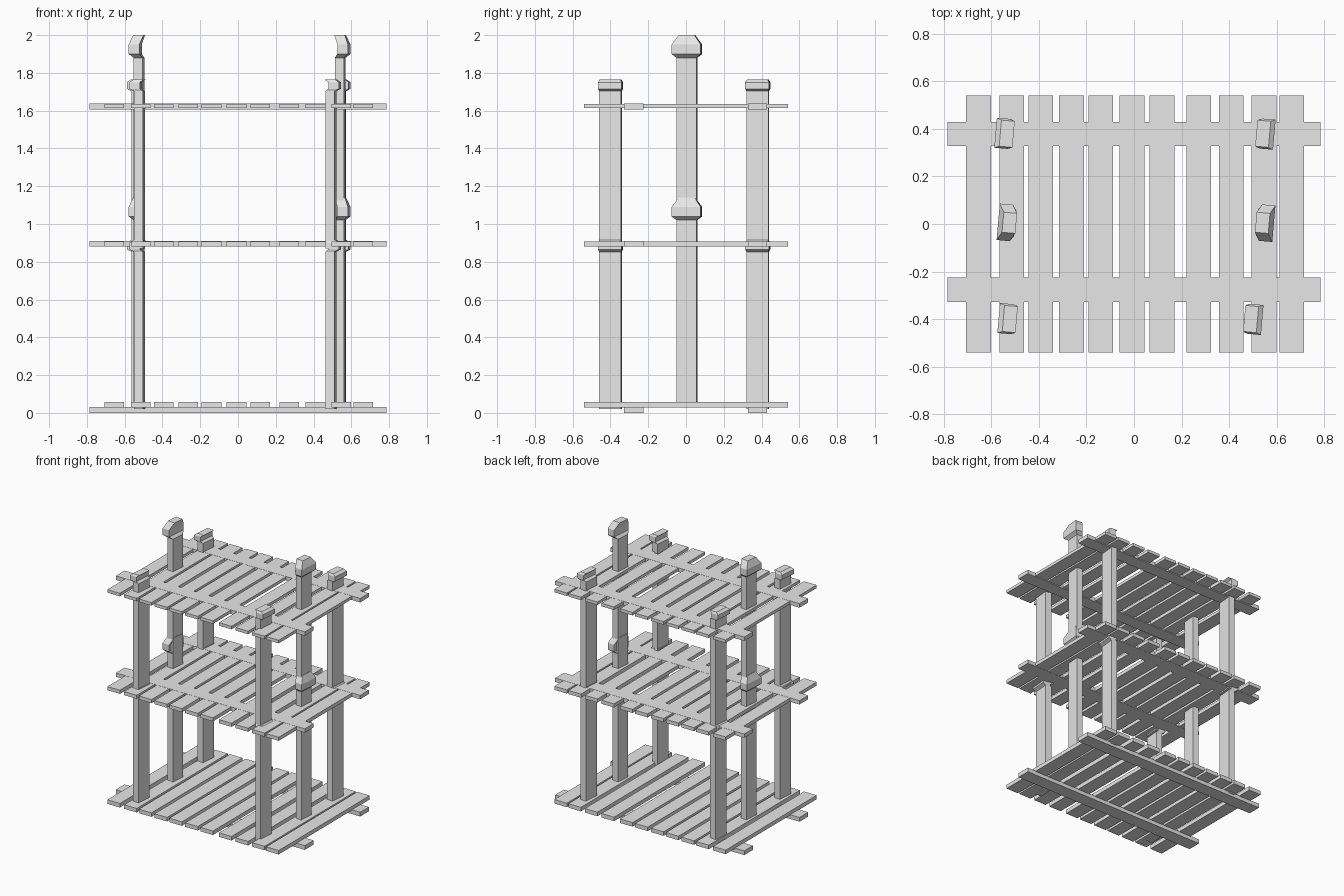
import bpy
import bmesh
from math import radians
from mathutils import Matrix

cube = bpy.data.objects.get("Cube")
if cube:
    bpy.data.objects.remove(cube, do_unlink=True)

# Single pale grey for all timber
GREY = (0.8, 0.8, 0.8, 1)
timber = bpy.data.materials.new("pale_grey_timber")
timber.use_nodes = True
timber.diffuse_color = GREY
timber.node_tree.nodes["Principled BSDF"].inputs["Base Color"].default_value = GREY


def finish(name, bm):
    bmesh.ops.recalc_face_normals(bm, faces=bm.faces)
    mesh = bpy.data.meshes.new(name)
    bm.to_mesh(mesh)
    bm.free()
    mesh.materials.append(timber)
    obj = bpy.data.objects.new(name, mesh)
    bpy.context.collection.objects.link(obj)
    return obj


def board(name, x0, x1, y0, y1, z0, z1):
    bm = bmesh.new()
    size = Matrix.Diagonal((x1 - x0, y1 - y0, z1 - z0, 1))
    place = Matrix.Translation(((x0 + x1) / 2, (y0 + y1) / 2, (z0 + z1) / 2))
    bmesh.ops.create_cube(bm, size=1, matrix=place @ size)
    return finish(name, bm)


def post(name, x, y, side, half, sections):
    """Loft rectangular sections (z, outward shift, half depth, width factor)."""
    bm = bmesh.new()
    rings = []
    for z, shift, depth, width in sections:
        w = half * width
        rings.append([bm.verts.new((side * (shift + dx), dy, z))
                      for dx, dy in ((-depth, -w), (depth, -w), (depth, w), (-depth, w))])
    for low, high in zip(rings, rings[1:]):
        for i in range(4):
            j = (i + 1) % 4
            bm.faces.new((low[i], low[j], high[j], high[i]))
    bm.faces.new(rings[0])
    bm.faces.new(rings[-1])
    # Each post stands at a slight twist
    turn = Matrix.Translation((x, y, 0)) @ Matrix.Rotation(radians(-5), 4, "Z")
    bmesh.ops.transform(bm, matrix=turn, verts=bm.verts)
    return finish(name, bm)


def post_sections(bottom, heights, flare, tip):
    neck, swell, shoulder, top = heights
    return [(bottom, 0, 0.024, 1), (neck, 0, 0.024, 1), (swell, 0.02, 0.028, flare),
            (shoulder, 0.02, 0.028, flare), (top, 0, 0.028, tip)]


# Decks: irregularly spaced planks over two cross beams
plank_centres = (-0.655, -0.515, -0.393, -0.263, -0.14, -0.008,
                 0.118, 0.272, 0.41, 0.547, 0.664)
decks = {"bottom": ((0.0, 0.032), (0.028, 0.058)),
         "middle": ((0.88, 0.909), (0.881, 0.908)),
         "top": ((1.607, 1.637), (1.613, 1.636))}
for level, (beam_z, plank_z) in decks.items():
    for i, x in enumerate(plank_centres):
        board(f"{level}_plank_{i + 1}", x - 0.052, x + 0.052, -0.54, 0.54, *plank_z)
    board(f"{level}_front_beam", -0.785, 0.785, -0.328, -0.225, *beam_z)
    board(f"{level}_back_beam", -0.785, 0.785, 0.328, 0.43, *beam_z)

# Corner posts with shallow caps, in two stacked lengths
corners = {"front_right": (-0.522, -0.4), "back_right": (-0.535, 0.38),
           "front_left": (0.492, -0.4), "back_left": (0.543, 0.38)}
for name, (x, y) in corners.items():
    side = 1 if x > 0 else -1
    for stage, lift in (("lower", -0.85), ("upper", 0)):
        heights = [h + lift for h in (1.703, 1.716, 1.75, 1.765)]
        post(f"{name}_{stage}_post", x, y, side, 0.058,
             post_sections(0.87 + lift, heights, 1.09, 0.95))

# Taller middle posts with flared caps
for name, x, side in (("right", -0.524, -1), ("left", 0.541, 1)):
    for stage, lift in (("lower", -0.86), ("upper", 0)):
        heights = [h + lift for h in (1.88, 1.9, 1.95, 2.0)]
        post(f"middle_{name}_{stage}_post", x, 0.005, side, 0.053,
             post_sections(0.91 + lift, heights, 1.45, 0.8))
